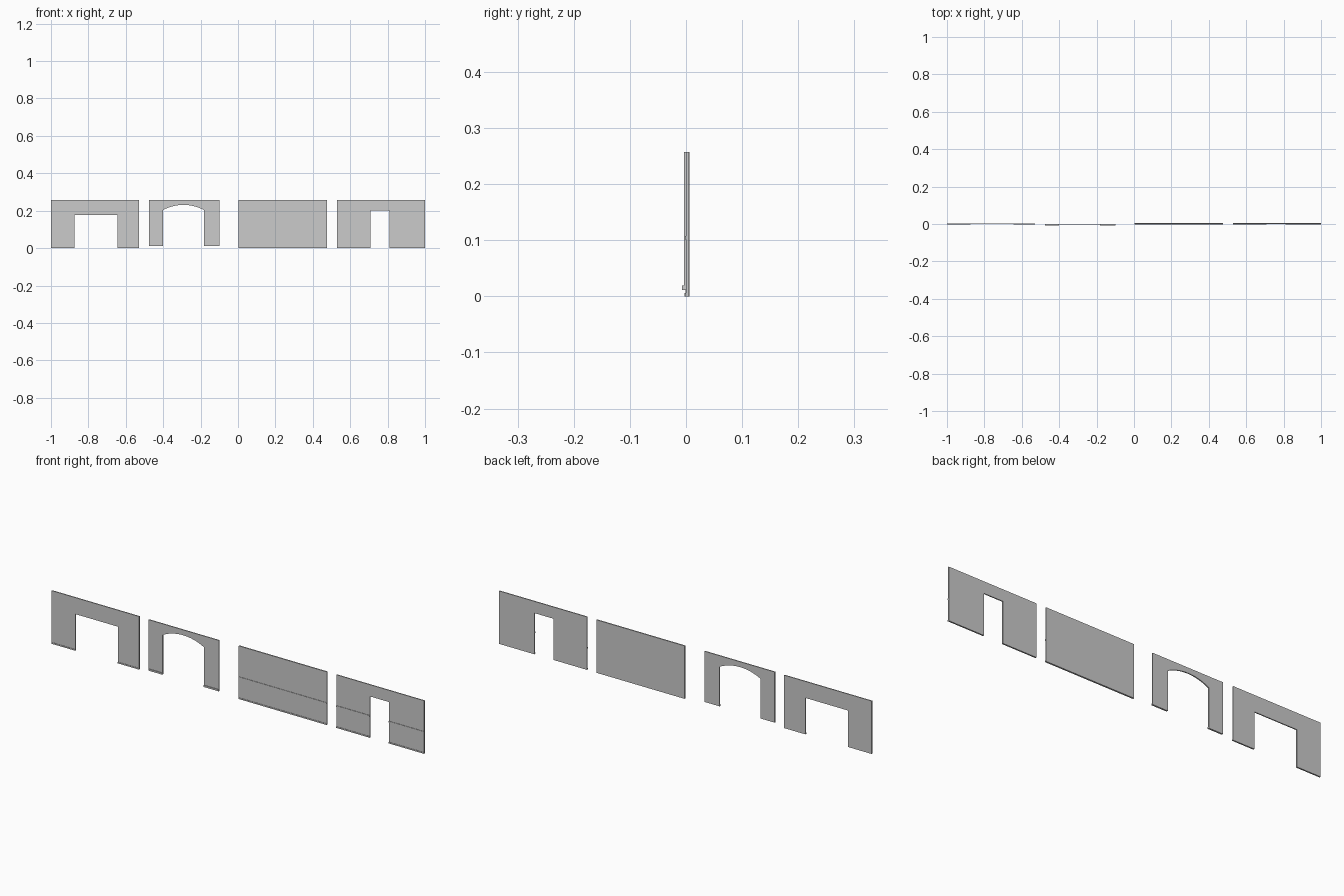
import bpy, bmesh, math

if "Cube" in bpy.data.objects:
    bpy.data.objects.remove(bpy.data.objects["Cube"])

H = 0.257


def extrude_profile(name, pts, y0, y1):
    """Solid from an (x, z) outline between two depths."""
    bm = bmesh.new()
    face = bm.faces.new([bm.verts.new((x, y0, z)) for x, z in pts])
    ext = bmesh.ops.extrude_face_region(bm, geom=[face])
    verts = [g for g in ext["geom"] if isinstance(g, bmesh.types.BMVert)]
    bmesh.ops.translate(bm, verts=verts, vec=(0, y1 - y0, 0))
    bmesh.ops.recalc_face_normals(bm, faces=bm.faces)
    me = bpy.data.meshes.new(name)
    bm.to_mesh(me)
    bm.free()
    ob = bpy.data.objects.new(name, me)
    bpy.context.collection.objects.link(ob)
    return ob


def wall(name, x0, x1, y0, y1, opening=None, base=0.0):
    """Wall panel; opening is a list of (x, z) going up and over from left to right."""
    pts = [(x0, H), (x0, base)] + (opening or []) + [(x1, base), (x1, H)]
    return extrude_profile(name, pts, y0, y1)


def doorway(a, b, top):
    return [(a, 0), (a, top), (b, top), (b, 0)]


def arch(a, b, spring, crown, base, n=16):
    w, h = (b - a) / 2, crown - spring
    r = (w * w + h * h) / (2 * h)
    half = math.asin(w / r)
    curve = []
    for i in range(n + 1):
        t = -half + 2 * half * i / n
        curve.append(((a + b) / 2 + r * math.sin(t), crown - r + r * math.cos(t)))
    return [(a, base)] + curve + [(b, base)]


def moulding(name, spans, z0, z1, y_wall, depth):
    """Stepped trim strip along each (x0, x1) span on the wall's front."""
    for i, (a, b) in enumerate(spans):
        extrude_profile(f"{name}_{i + 1}", [(a, z0), (b, z0), (b, z1), (a, z1)],
                        y_wall - depth, y_wall)


# Wide doorway wall
wall("wide_doorway_wall", -1.0, -0.53, -0.001, 0.004, doorway(-0.873, -0.644, 0.177))
moulding("wide_doorway_baseboard", [(-1.0, -0.873), (-0.644, -0.53)], 0, 0.006, -0.001, 0.002)

# Arched doorway wall
wall("arched_wall", -0.477, -0.099, -0.004, 0.001,
     arch(-0.402, -0.181, 0.203, 0.231, 0.011), base=0.011)
moulding("arched_wall_baseboard", [(-0.477, -0.402), (-0.181, -0.099)], 0.011, 0.019, -0.004, 0.003)

# Solid wall with rail and baseboard
wall("solid_wall", 0.004, 0.477, 0.0, 0.006)
moulding("solid_wall_rail", [(0.004, 0.477)], 0.101, 0.108, 0.0, 0.002)
moulding("solid_wall_baseboard", [(0.004, 0.477)], 0, 0.006, 0.0, 0.002)

# Narrow doorway wall with rail and baseboard
sides = [(0.528, 0.709), (0.811, 1.0)]
wall("narrow_doorway_wall", 0.528, 1.0, 0.0, 0.005, doorway(0.709, 0.811, 0.2))
moulding("narrow_doorway_rail", sides, 0.101, 0.108, 0.0, 0.002)
moulding("narrow_doorway_baseboard", sides, 0, 0.006, 0.0, 0.002)
